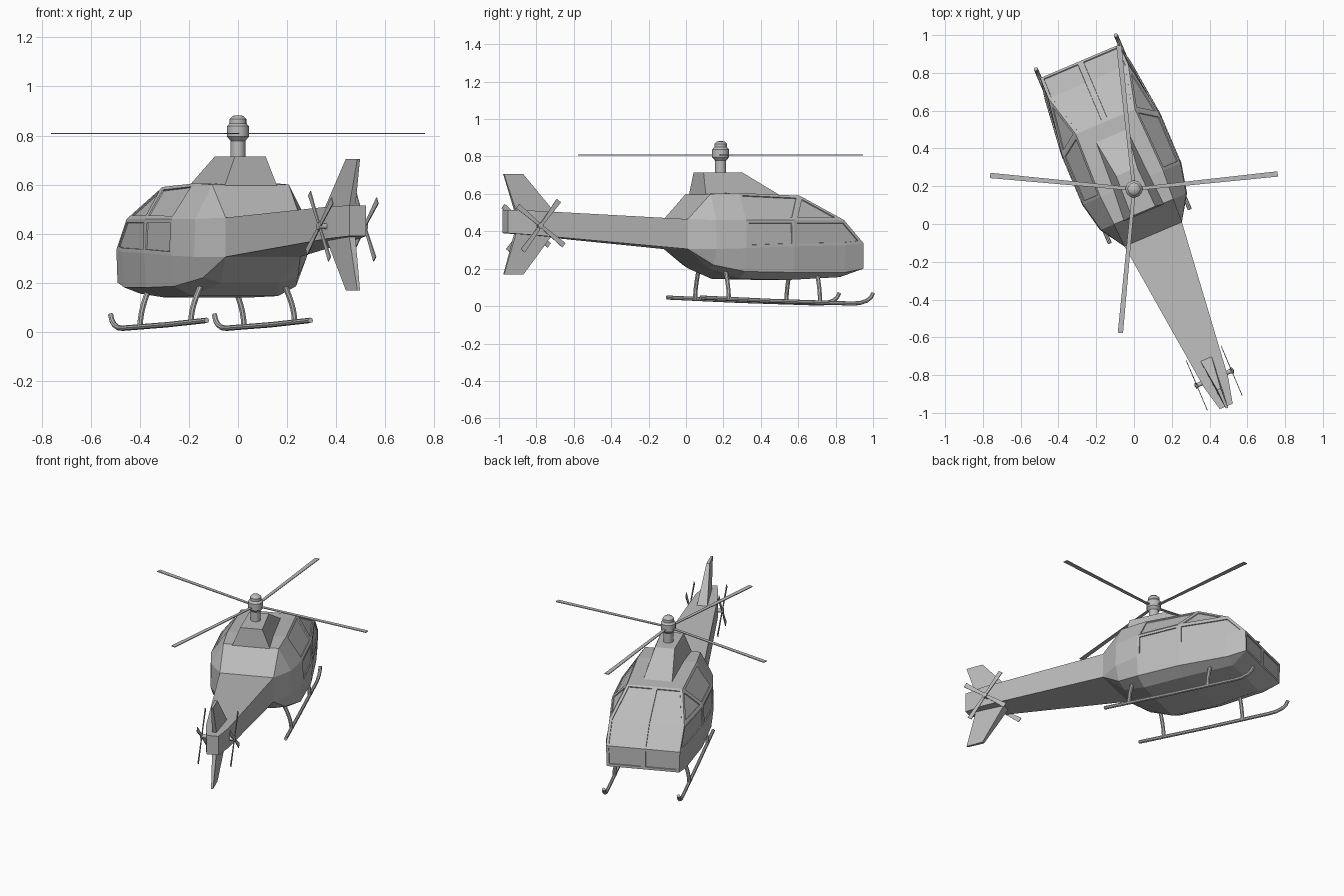
import bpy, bmesh, math
from mathutils import Matrix, Vector

if "Cube" in bpy.data.objects:
    bpy.data.objects.remove(bpy.data.objects["Cube"], do_unlink=True)

grey = bpy.data.materials.new("light_grey")
grey.use_nodes = True
COLOUR = (0.5, 0.5, 0.5, 1)
grey.diffuse_color = COLOUR
grey.node_tree.nodes["Principled BSDF"].inputs["Base Color"].default_value = COLOUR

# Everything is modelled about the rotor axis with the nose along +y, then turned
PLACE = Matrix.Translation((0, 0.185, 0)) @ Matrix.Rotation(math.radians(23), 4, 'Z')


def add_object(name, mesh, mirror=False, smooth=False):
    obj = bpy.data.objects.new(name, mesh)
    bpy.context.collection.objects.link(obj)
    mesh.materials.clear()
    mesh.materials.append(grey)
    obj.matrix_world = PLACE
    if mirror:
        mod = obj.modifiers.new("Mirror", 'MIRROR')
        mod.use_clip = True
        mod.merge_threshold = 0.0005
    if smooth:
        bpy.ops.object.select_all(action='DESELECT')
        obj.select_set(True)
        bpy.context.view_layer.objects.active = obj
        bpy.ops.object.shade_smooth_by_angle(angle=math.radians(40))
    return obj


def from_bmesh(name, bm, **options):
    mesh = bpy.data.meshes.new(name)
    bm.to_mesh(mesh)
    bm.free()
    return add_object(name, mesh, **options)


def solid(name, bottom, top, turn=Matrix(), **options):
    """Closed block between two four-cornered ends."""
    bm = bmesh.new()
    a, b = ([bm.verts.new(turn @ Vector(p)) for p in end] for end in (bottom, top))
    bm.faces.new(a)
    bm.faces.new(b)
    for i in range(4):
        j = (i + 1) % 4
        bm.faces.new((a[i], a[j], b[j], b[i]))
    bmesh.ops.recalc_face_normals(bm, faces=bm.faces)
    return from_bmesh(name, bm, **options)


def lathe(name, profile, turn=Matrix(), **options):
    """Profile of (radius, height) spun about z."""
    bm = bmesh.new()
    verts = [bm.verts.new((r, 0, z)) for r, z in profile]
    edges = [bm.edges.new(pair) for pair in zip(verts, verts[1:])]
    bmesh.ops.spin(bm, geom=verts + edges, cent=(0, 0, 0), axis=(0, 0, 1),
                   angle=math.tau, steps=20, use_merge=True)
    bmesh.ops.remove_doubles(bm, verts=bm.verts, dist=0.0005)
    bmesh.ops.recalc_face_normals(bm, faces=bm.faces)
    bm.transform(turn)
    return from_bmesh(name, bm, **options)


def tube(name, points, radius):
    curve = bpy.data.curves.new(name + "_path", 'CURVE')
    curve.dimensions = '3D'
    curve.bevel_depth = radius
    curve.bevel_resolution = 2
    curve.use_fill_caps = True
    spline = curve.splines.new('POLY')
    spline.points.add(len(points) - 1)
    for point, co in zip(spline.points, points):
        point.co = (*co, 1)
    helper = bpy.data.objects.new(name + "_path", curve)
    bpy.context.collection.objects.link(helper)
    bpy.context.view_layer.update()
    graph = bpy.context.evaluated_depsgraph_get()
    mesh = bpy.data.meshes.new_from_object(helper.evaluated_get(graph))
    bpy.data.objects.remove(helper, do_unlink=True)
    return add_object(name, mesh, mirror=True, smooth=True)


# Fuselage half: y, then (x, z) of floor edge, lower side, belt, waist, roof edge
SECTIONS = [
    (.735, (.222, .2), (.222, .2), (.227, .335), (.227, .335), (.227, .335)),
    (.62, (.17, .155), (.24, .18), (.25, .325), (.23, .46), (.23, .46)),
    (.31, (.2, .14), (.275, .18), (.285, .32), (.28, .46), (.17, .59)),
    (.03, (.19, .145), (.27, .185), (.285, .31), (.28, .46), (.18, .605)),
    (-.13, (.13, .2), (.21, .22), (.25, .305), (.245, .46), (.17, .6)),
    (-.26, (.165, .305), (.165, .305), (.165, .305), (.165, .465), (.165, .465)),
    (-1.11, (.07, .38), (.07, .38), (.07, .38), (.07, .51), (.07, .51)),
    (-1.25, (.037, .39), (.037, .39), (.037, .39), (.037, .515), (.037, .515)),
]
bm = bmesh.new()
known = {}


def vertex(x, y, z):
    key = (x, round(y, 3), z)
    if key not in known:
        known[key] = bm.verts.new(key)
    return known[key]


def face(verts):
    verts = list(dict.fromkeys(verts))
    return bm.faces.new(verts) if len(verts) > 2 else None


rings = []
for k, (y, *half) in enumerate(SECTIONS):
    outline = [(0, half[0][1])] + half + [(0, half[-1][1])]
    lean = 0.6 if k == 2 else 0     # the windscreen pillar leans forward
    rings.append([vertex(x, y + lean * max(0, z - 0.46), z) for x, z in outline])
panel = {}
for s, (r, q) in enumerate(zip(rings, rings[1:])):
    for j in range(len(r) - 1):
        panel[s, j] = face([r[j], r[j + 1], q[j + 1], q[j]])
chin = face(rings[0])
face(rings[-1])
bmesh.ops.recalc_face_normals(bm, faces=bm.faces)
if chin.normal.y < 0:
    bmesh.ops.reverse_faces(bm, faces=bm.faces)
# Windows: chin, windscreen, front side panes, rear side panes
windows = [[chin], [panel[0, 5], panel[1, 5]], [panel[0, 3], panel[1, 3]],
           [panel[1, 4]], [panel[2, 3]], [panel[2, 4]]]
for group in windows:
    bmesh.ops.inset_region(bm, faces=group, thickness=0.016, use_boundary=True,
                           use_even_offset=True)
    bmesh.ops.inset_region(bm, faces=group, thickness=0.001, depth=-0.006,
                           use_boundary=True, use_even_offset=True)
from_bmesh("fuselage", bm, mirror=True)


def rectangle(x0, y0, x1, y1, z):
    return [(-x0, y0, z), (x0, y0, z), (x1, y1, z), (-x1, y1, z)]


# Engine hump and tail fins
solid("engine_hump", rectangle(.12, -.135, .09, .32, .585),
      rectangle(.068, -.128, .06, .1, .715))
for name, root, tip in (("upper_fin", .5, .705), ("lower_fin", .4, .168)):
    solid(name, rectangle(.014, -1.19, .032, -.975, root),
          rectangle(.006, -1.26, .01, -1.15, tip))

# Main rotor
lathe("rotor_mast", [(.03, .7), (.03, .778), (.036, .785), (.045, .795), (.045, .838),
                     (.034, .85), (.034, .868), (.022, .88), (0, .883)], smooth=True)
for n, angle in enumerate((6, 96, 174.6, 264.6)):
    spin = Matrix.Rotation(math.radians(angle - 23), 4, 'Z')
    ends = [[(.02, -.009, z), (.765, -.014, z), (.765, .014, z), (.02, .009, z)]
            for z in (.806, .811)]
    solid(f"rotor_blade_{n + 1}", *ends, turn=spin)

# Paired tail propellers
hub_place = Matrix.Translation((0.06, -1.087, 0.43)) @ Matrix.Rotation(math.pi / 2, 4, 'Y')
lathe("tail_hub", [(0, 0), (.012, 0), (.012, .035), (.016, .036), (.016, .048), (0, .052)],
      turn=hub_place, mirror=True, smooth=True)
for n in range(4):
    spin = Matrix.Translation((0.1, -1.087, 0.43)) @ \
        Matrix.Rotation(math.radians(52 + 90 * n), 4, 'X')
    ends = [[(x, 0, -.008), (x, .17, -.015), (x, .17, .015), (x, 0, .008)]
            for x in (-.002, .002)]
    solid(f"tail_blade_{n + 1}", *ends, turn=spin, mirror=True)

# Landing skids and bowed struts
tube("skid", [(.23, -.215, .046), (.23, .2, .028), (.23, .66, .014), (.23, .71, .016),
              (.23, .75, .028), (.23, .775, .046), (.23, .788, .07)], .011)
for name, y, foot in (("rear_strut", -.05, .035), ("front_strut", .48, .02)):
    path = []
    for i in range(7):
        t = i / 6
        path.append((.18 + .05 * math.sin(t * math.pi / 2), y, .2 + (foot - .2) * t))
    tube(name, path, .012)
